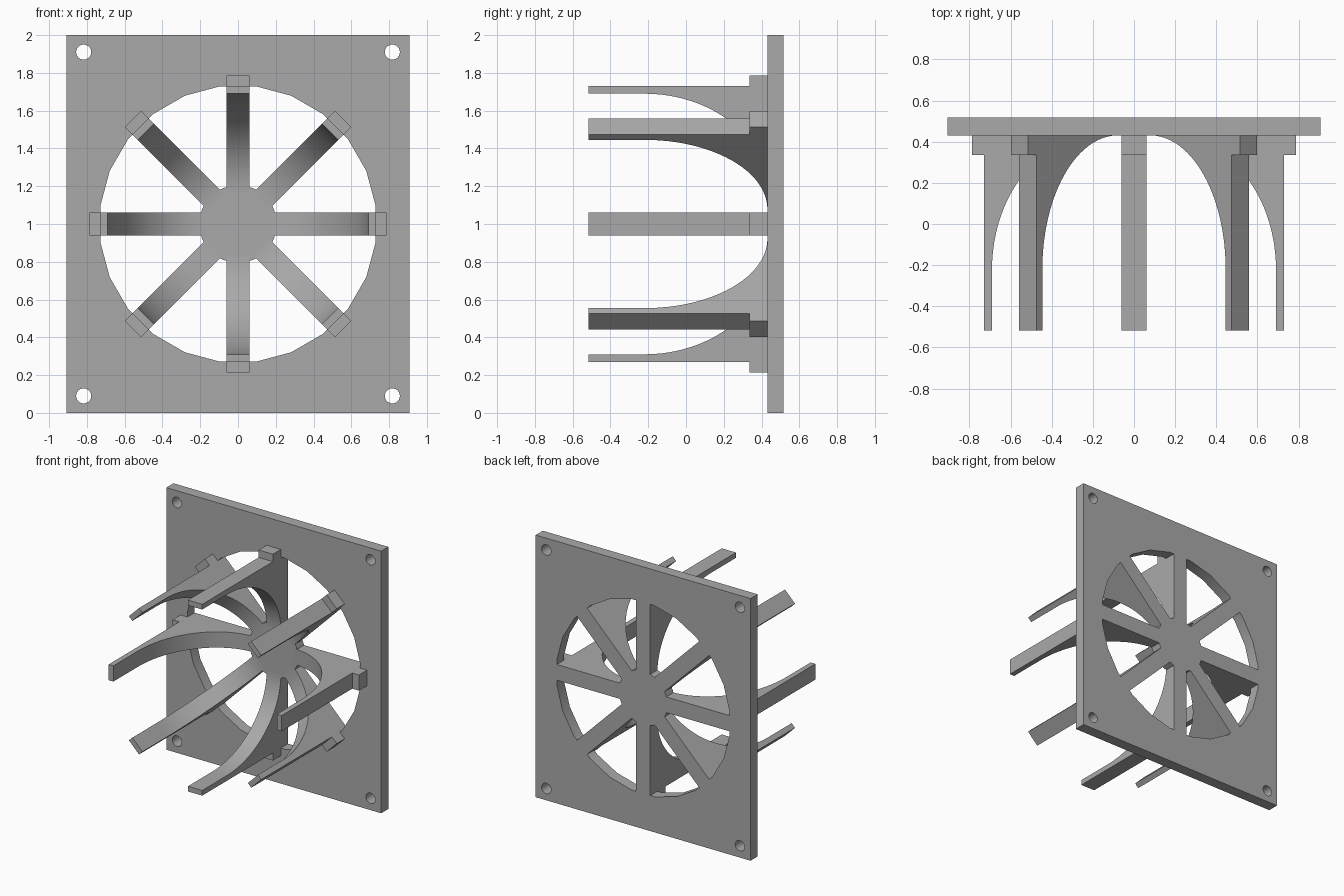
import bpy
from math import sin, cos, pi, radians
from mathutils import Matrix

if "Cube" in bpy.data.objects:
    bpy.data.objects.remove(bpy.data.objects["Cube"], do_unlink=True)

grey = bpy.data.materials.new("plain grey")
grey.use_nodes = True
grey.diffuse_color = (0.4, 0.4, 0.4, 1)
grey.node_tree.nodes["Principled BSDF"].inputs["Base Color"].default_value = (0.4, 0.4, 0.4, 1)

FRONT, FACE, BACK = -0.517, 0.431, 0.517
HALF = 0.06          # half width of spokes and arms
RIM = 0.735          # corner radius of the 24-sided opening
HUB = 0.205


def polar(r, deg, cx=0, cy=0):
    return (cx + r * cos(radians(deg)), cy + r * sin(radians(deg)))


def extrude_outline(name, loops, half_depth, matrix):
    """Fill an outline (later loops are holes), thicken it and turn it into a mesh."""
    curve = bpy.data.curves.new(name, 'CURVE')
    curve.dimensions = '2D'
    curve.fill_mode = 'BOTH'
    curve.extrude = half_depth
    for loop in loops:
        spline = curve.splines.new('POLY')
        spline.points.add(len(loop) - 1)
        for point, (x, y) in zip(spline.points, loop):
            point.co = (x, y, 0, 1)
        spline.use_cyclic_u = True
    obj = bpy.data.objects.new(name, curve)
    bpy.context.collection.objects.link(obj)
    bpy.ops.object.select_all(action='DESELECT')
    obj.select_set(True)
    bpy.context.view_layer.objects.active = obj
    bpy.ops.object.convert(target='MESH')
    obj = bpy.context.object
    obj.data.materials.clear()
    obj.data.materials.append(grey)
    bpy.ops.object.shade_smooth_by_angle(angle=radians(25))
    obj.matrix_world = matrix
    return obj


# Mounting plate: corner holes and eight windows that leave spokes and a hub
W, H = 0.907, 1.0
loops = [[(-W, -H), (W, -H), (W, H), (-W, H)]]
for sx in (-1, 1):
    for sz in (-1, 1):
        loops.append([polar(0.04, 15 * i, sx * 0.817, sz * 0.91) for i in range(24)])

flat = RIM * cos(radians(7.5))
lower = [(HUB * cos(radians(17)), HALF), (flat, HALF), polar(RIM, 7.5)]
# mirror the lower half of the window across the 22.5 degree line
upper = [((x + y) / 2 ** 0.5, (x - y) / 2 ** 0.5) for x, y in reversed(lower)]
window = lower + [polar(RIM, 22.5)] + upper + [polar(HUB, 22.5)]
for k in range(8):
    c, s = cos(k * pi / 4), sin(k * pi / 4)
    loops.append([(x * c - y * s, x * s + y * c) for x, y in window])

upright = Matrix.Translation((0, (FACE + BACK) / 2, 1)) @ Matrix.Rotation(pi / 2, 4, 'X')
extrude_outline("mounting_plate", loops, (BACK - FACE) / 2, upright)

# Arms: straight outside with a stop tab, elliptical sweep inside
START, INNER, OUTER, TAB = 0.17, 0.69, 0.73, 0.787
BEND = -0.22
profile = [(OUTER, FRONT), (OUTER, 0.335), (TAB, 0.335), (TAB, FACE)]
for i in range(25):
    a = pi / 2 * (1 - i / 24)
    profile.append((START + (INNER - START) * cos(a), BEND + (FACE - BEND) * sin(a)))
profile.append((INNER, FRONT))

for k in range(8):
    turn = Matrix.Translation((0, 0, 1)) @ Matrix.Rotation(k * pi / 4, 4, 'Y')
    extrude_outline(f"arm_{k + 1}", [profile], HALF, turn)
